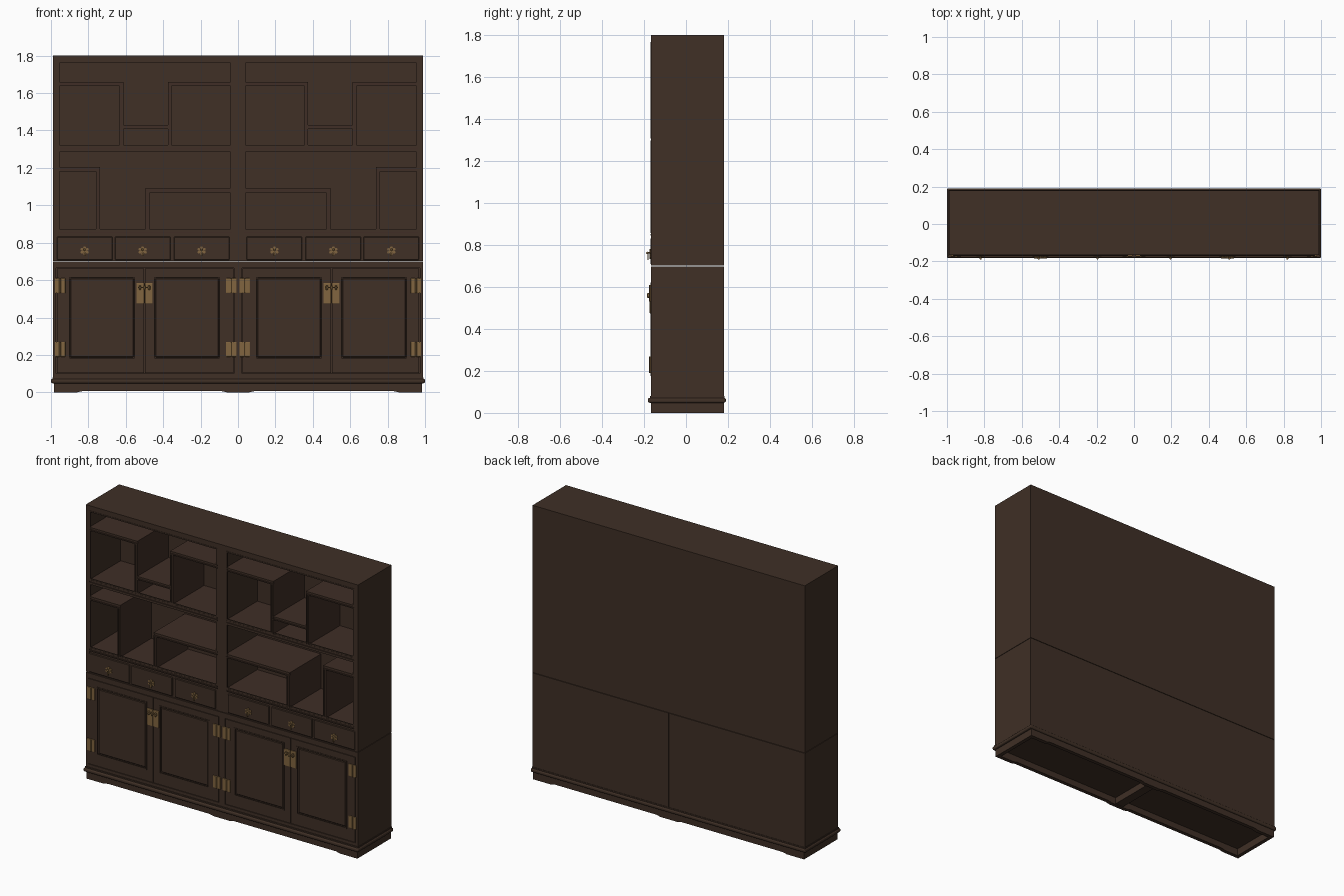
import bpy, bmesh, math
from mathutils import Matrix, Vector

if "Cube" in bpy.data.objects:
    bpy.data.objects.remove(bpy.data.objects["Cube"])


def material(name, rgb):
    m = bpy.data.materials.new(name)
    m.diffuse_color = (*rgb, 1)
    m.use_nodes = True
    m.node_tree.nodes["Principled BSDF"].inputs["Base Color"].default_value = m.diffuse_color
    return m


WOOD = material("dark walnut", (0.050, 0.029, 0.019))
SHELF = material("reddish walnut", (0.050, 0.027, 0.019))
BRASS = material("aged brass", (0.22, 0.130, 0.050))


def finish(name, bm, mat, mirror=True, bevel=0, segments=1, smooth=False):
    bmesh.ops.recalc_face_normals(bm, faces=bm.faces)
    me = bpy.data.meshes.new(name)
    bm.to_mesh(me)
    bm.free()
    me.materials.append(mat)
    ob = bpy.data.objects.new(name, me)
    bpy.context.collection.objects.link(ob)
    if smooth:
        for p in me.polygons:
            p.use_smooth = True
    if bevel:
        b = ob.modifiers.new("bevel", 'BEVEL')
        b.width, b.segments, b.limit_method = bevel, segments, 'ANGLE'
    if mirror:
        mm = ob.modifiers.new("mirror", 'MIRROR')
        mm.use_mirror_merge = False
    return ob


def add_box(bm, x0, x1, y0, y1, z0, z1):
    m = Matrix.Translation(((x0 + x1) / 2, (y0 + y1) / 2, (z0 + z1) / 2))
    m = m @ Matrix.Diagonal((x1 - x0, y1 - y0, z1 - z0, 1))
    bmesh.ops.create_cube(bm, size=1, matrix=m)


def boxes(name, items, mat=WOOD, **kw):
    bm = bmesh.new()
    for it in items:
        add_box(bm, *it)
    return finish(name, bm, mat, **kw)


def frame(x0, x1, z0, z1, w, y0, y1):
    """Four strips around a rectangle in the front plane."""
    return [(x0, x1, y0, y1, z1 - w, z1), (x0, x1, y0, y1, z0, z0 + w),
            (x0, x0 + w, y0, y1, z0 + w, z1 - w), (x1 - w, x1, y0, y1, z0 + w, z1 - w)]


F, B, W, SEAM = -0.167, 0.18, 0.99, 0.70

# --- plinth: apron boards with low bracket feet, hollow underneath
for name, y0 in (("front_apron", F), ("back_apron", B - 0.025)):
    bm = bmesh.new()
    prof = [(0, 0.055), (0, 0.0), (0.06, 0), (0.09, 0.007), (0.83, 0.007),
            (0.86, 0), (W - 0.005, 0), (W - 0.005, 0.055)]
    face = bm.faces.new([bm.verts.new((x, y0, z)) for x, z in prof])
    ext = bmesh.ops.extrude_face_region(bm, geom=[face])
    bmesh.ops.translate(bm, vec=(0, 0.025, 0),
                        verts=[v for v in ext['geom'] if isinstance(v, bmesh.types.BMVert)])
    finish(name, bm, WOOD)
boxes("side_aprons", [(W - 0.03, W - 0.005, F + 0.025, B - 0.025, 0, 0.055)])
boxes("plinth_crossbar", [(-0.03, 0.03, F + 0.025, B - 0.025, 0.005, 0.055)], mirror=False)
boxes("base_molding", [(-1, 1, -0.182, 0.19, 0.048, 0.072)], mirror=False, bevel=0.009, segments=3)
boxes("base_fillet", [(-0.993, 0.993, F - 0.004, B + 0.003, 0.072, 0.08)], mirror=False)

# --- lower cabinet
boxes("lower_body", [(0.001, W, -0.155, B, 0.08, SEAM - 0.0015)])
boxes("lower_face_frame", [
    (0.001, 0.022, F, -0.155, 0.08, 0.6985), (W - 0.018, W, F, -0.155, 0.08, 0.6985),
    (0.022, W - 0.018, F, -0.155, 0.08, 0.10), (0.022, W - 0.018, F, -0.155, 0.665, 0.6985)])
doors = [(0.025, 0.497), (0.502, 0.969)]
door_parts, panel_parts, bead_parts = [], [], []
for a, b in doors:
    px0, px1 = (0.09, 0.455) if a < 0.3 else (0.545, 0.91)
    z0, z1 = 0.175, 0.622
    door_parts += [(a, px0, F, -0.15, 0.103, 0.662), (px1, b, F, -0.15, 0.103, 0.662),
                   (px0, px1, F, -0.15, 0.103, z0), (px0, px1, F, -0.15, z1, 0.662)]
    bead_parts += frame(px0, px1, z0, z1, 0.008, F - 0.003, F + 0.003)
    panel_parts.append((px0 + 0.012, px1 - 0.012, F + 0.001, -0.15, z0 + 0.012, z1 - 0.012))
boxes("door_frames", door_parts)
boxes("door_panels", panel_parts, bevel=0.004)
boxes("door_beads", bead_parts)

# --- upper cabinet carcass
boxes("upper_sides", [(W - 0.028, W, F, B, SEAM + 0.0015, 1.8)])
boxes("upper_center_post", [(-0.032, 0.032, F, B - 0.02, SEAM + 0.0015, 1.77)], mirror=False)
boxes("top_board", [(-W + 0.028, W - 0.028, F, B, 1.768, 1.8)], mirror=False)
boxes("upper_back", [(-W + 0.028, W - 0.028, 0.155, B, SEAM + 0.0015, 1.768)], mirror=False)
boxes("drawer_case", [(0.032, W - 0.028, F + 0.004, 0.155, SEAM + 0.0015, 0.855)])

# --- stepped display shelves: (x0, x1, z0, z1) of each board seen from the front
L, R, T = 0.032, 0.962, 0.022
boards = [
    (L, R, 1.292, 1.315),                                    # full middle shelf
    (L, 0.375, 1.637, 1.66), (0.355, 0.375, 1.315, 1.637),   # upper inner box
    (0.613, R, 1.637, 1.66), (0.613, 0.633, 1.315, 1.637),   # upper outer box
    (0.375, 0.613, 1.408, 1.43),                             # low bridge
    (L, 0.495, 1.067, 1.092), (0.473, 0.495, 0.865, 1.067),  # lower inner box
    (0.738, R, 1.18, 1.205), (0.738, 0.758, 0.865, 1.18),    # lower outer box
    (L, R, 0.845, 0.865),                                    # shelf floor
]
boxes("display_shelves", [(x0, x1, F + 0.003, 0.155, z0, z1) for x0, x1, z0, z1 in boards], SHELF)

# carved beading along the front edges of the boards
strips = []
for x0, x1, z0, z1 in boards:
    if x1 - x0 > z1 - z0:
        strips += [(x0, x1, F - 0.003, F + 0.004, z, z + 0.007) for z in (z0, z1 - 0.007)]
    else:
        strips += [(x, x + 0.006, F - 0.003, F + 0.004, z0, z1) for x in (x0, x1 - 0.006)]
for z0, z1 in ((0.865, 1.292), (1.315, 1.768)):
    strips += frame(L, R, z0, z1, 0.008, F - 0.002, F + 0.005)
boxes("shelf_beading", strips)

# --- drawers
knobs = (0.195, 0.51, 0.82)
boxes("drawers", [(x - 0.15, x + 0.148, F - 0.003, -0.15, 0.708, 0.832) for x in knobs], bevel=0.003)

# --- drawer pulls: flower rosette, knob and hanging drop
bm = bmesh.new()
turn = Matrix.Rotation(math.radians(90), 4, 'X')


def disc(x, z, r, y, depth, n=12):
    bmesh.ops.create_cone(bm, cap_ends=True, segments=n, radius1=r, radius2=r, depth=depth,
                          matrix=Matrix.Translation((x, y, z)) @ turn)


for x in knobs:
    disc(x, 0.757, 0.011, F - 0.005, 0.006)
    for i in range(6):
        a = math.radians(60 * i + 30)
        disc(x + 0.017 * math.cos(a), 0.757 + 0.016 * math.sin(a), 0.0075, F - 0.0045, 0.004, 8)
    disc(x, 0.762, 0.0035, F - 0.013, 0.014, 8)
    bmesh.ops.create_uvsphere(bm, u_segments=10, v_segments=6, radius=0.006,
                              matrix=Matrix.Translation((x, F - 0.017, 0.762)))
    add_box(bm, x - 0.004, x + 0.004, F - 0.016, F - 0.011, 0.728, 0.76)
finish("drawer_pulls", bm, BRASS)

# --- hinges: two leaves and a barrel
leaves, bm = [], bmesh.new()
for xc in (0.036, 0.951):
    for z0 in (0.19, 0.53):
        leaves += [(xc - 0.028, xc - 0.002, F - 0.006, F + 0.002, z0, z0 + 0.08),
                   (xc + 0.002, xc + 0.028, F - 0.006, F + 0.002, z0, z0 + 0.08)]
        bmesh.ops.create_cone(bm, cap_ends=True, segments=10, radius1=0.005, radius2=0.005, depth=0.078,
                              matrix=Matrix.Translation((xc, F - 0.005, z0 + 0.04)))
finish("hinge_barrels", bm, BRASS)
boxes("hinge_leaves", leaves, BRASS, bevel=0.003, segments=2)

# --- lock plates with three staples and a pin
boxes("lock_plates", [(0.456, 0.498, F - 0.006, F + 0.002, 0.474, 0.585),
                      (0.501, 0.543, F - 0.006, F + 0.002, 0.474, 0.585)],
      BRASS, bevel=0.003, segments=2)
boxes("lock_staples", [(x - 0.006, x + 0.006, F - 0.018, F - 0.004, 0.548, 0.572)
                       for x in (0.475, 0.4995, 0.524)], BRASS, bevel=0.003)
bm = bmesh.new()
bmesh.ops.create_cone(bm, cap_ends=True, segments=10, radius1=0.0035, radius2=0.0035, depth=0.07,
                      matrix=Matrix.Translation((0.4995, F - 0.014, 0.56)) @ Matrix.Rotation(math.radians(90), 4, 'Y'))
finish("lock_pins", bm, BRASS)
